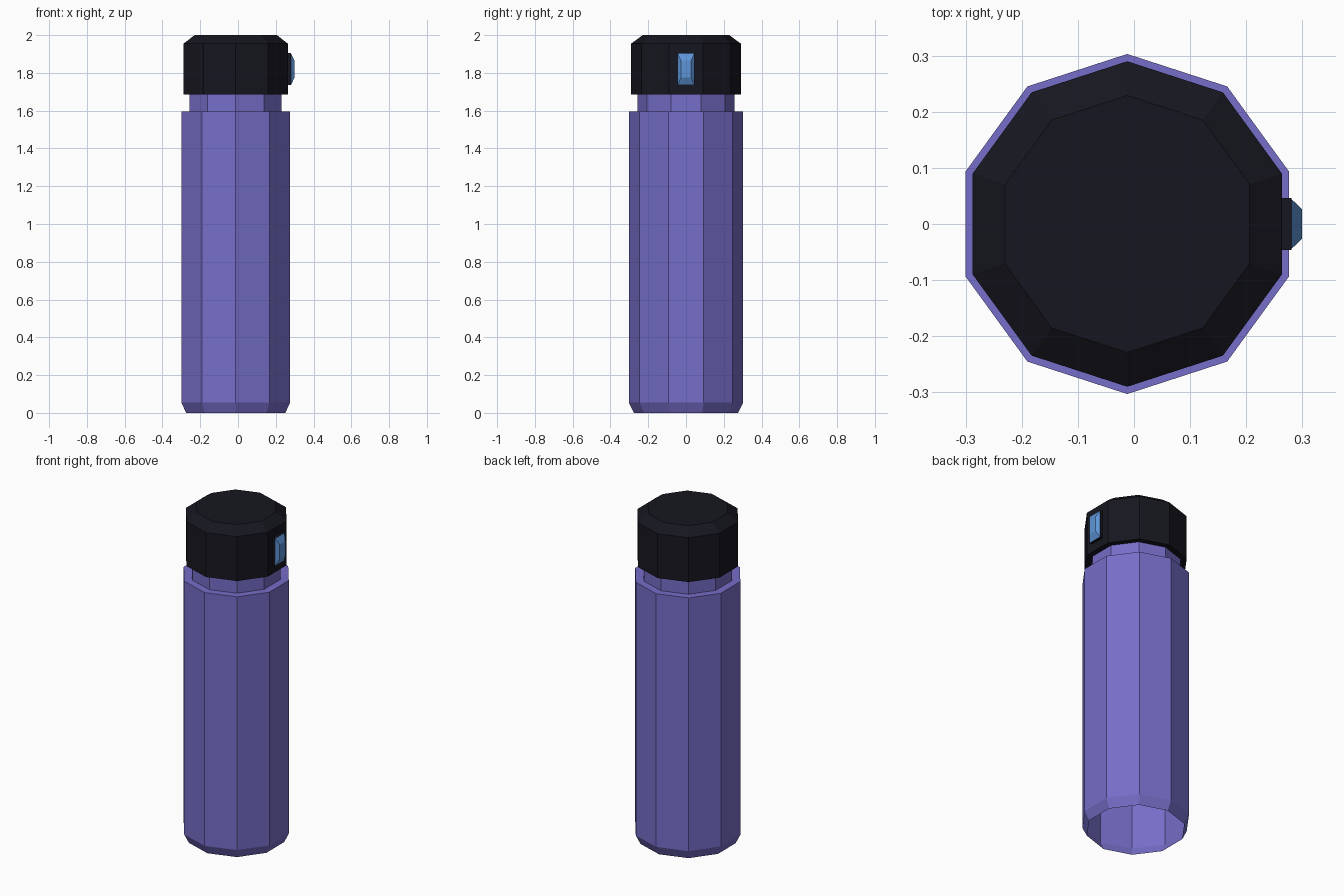
import bpy, bmesh, math

if "Cube" in bpy.data.objects:
    bpy.data.objects.remove(bpy.data.objects["Cube"])

CX = -0.012   # bottle axis, shifted slightly by the button
SIDES = 10


def material(name, rgb):
    m = bpy.data.materials.new(name)
    m.diffuse_color = (*rgb, 1)
    m.use_nodes = True
    m.node_tree.nodes["Principled BSDF"].inputs["Base Color"].default_value = m.diffuse_color
    return m


def finish(name, bm, mats):
    mesh = bpy.data.meshes.new(name)
    bm.to_mesh(mesh)
    bm.free()
    ob = bpy.data.objects.new(name, mesh)
    bpy.context.collection.objects.link(ob)
    for m in mats:
        mesh.materials.append(m)
    return ob


def loft(bm, rings, close_end):
    """Join successive rings of points with quads, first ring left open."""
    loops = [[bm.verts.new(p) for p in ring] for ring in rings]
    n = len(loops[0])
    for a, b in zip(loops, loops[1:]):
        for i in range(n):
            j = (i + 1) % n
            bm.faces.new((a[i], a[j], b[j], b[i]))
    if close_end:
        bm.faces.new(loops[-1])


def decagon(r, z):
    angles = [math.pi / 2 + 2 * math.pi * i / SIDES for i in range(SIDES)]
    return [(CX + r * math.cos(a), r * math.sin(a), z) for a in angles]


def turned(name, profile, mat, close_end):
    bm = bmesh.new()
    loft(bm, [decagon(r, z) for r, z in profile], close_end)
    return finish(name, bm, [mat])


purple = material("purple", (0.18, 0.155, 0.58))
black = material("black", (0.008, 0.008, 0.014))
blue = material("blue", (0.11, 0.30, 0.68))

# Bottle body: open base, bevelled foot, shoulder and neck
turned("bottle_body", [(0.276, 0), (0.303, 0.055), (0.303, 1.595),
                       (0.256, 1.595), (0.256, 1.685)], purple, False)

# Cap: underside ring, walls and bevelled top
turned("cap", [(0.256, 1.685), (0.290, 1.685), (0.290, 1.955),
               (0.229, 2.0)], black, True)


def slab(name, sections, mat):
    """Rectangular sections (x, half width, half height) along +x."""
    bm = bmesh.new()
    zc = 1.82
    loft(bm, [[(x, -w, zc - h), (x, w, zc - h), (x, w, zc + h), (x, -w, zc + h)]
              for x, w, h in sections], True)
    return finish(name, bm, [mat])


# Release button: black mount with a tapered blue face
slab("button_mount", [(0.262, 0.046, 0.085), (0.281, 0.046, 0.085)], black)
slab("button", [(0.281, 0.044, 0.083), (0.299, 0.027, 0.045)], blue)
